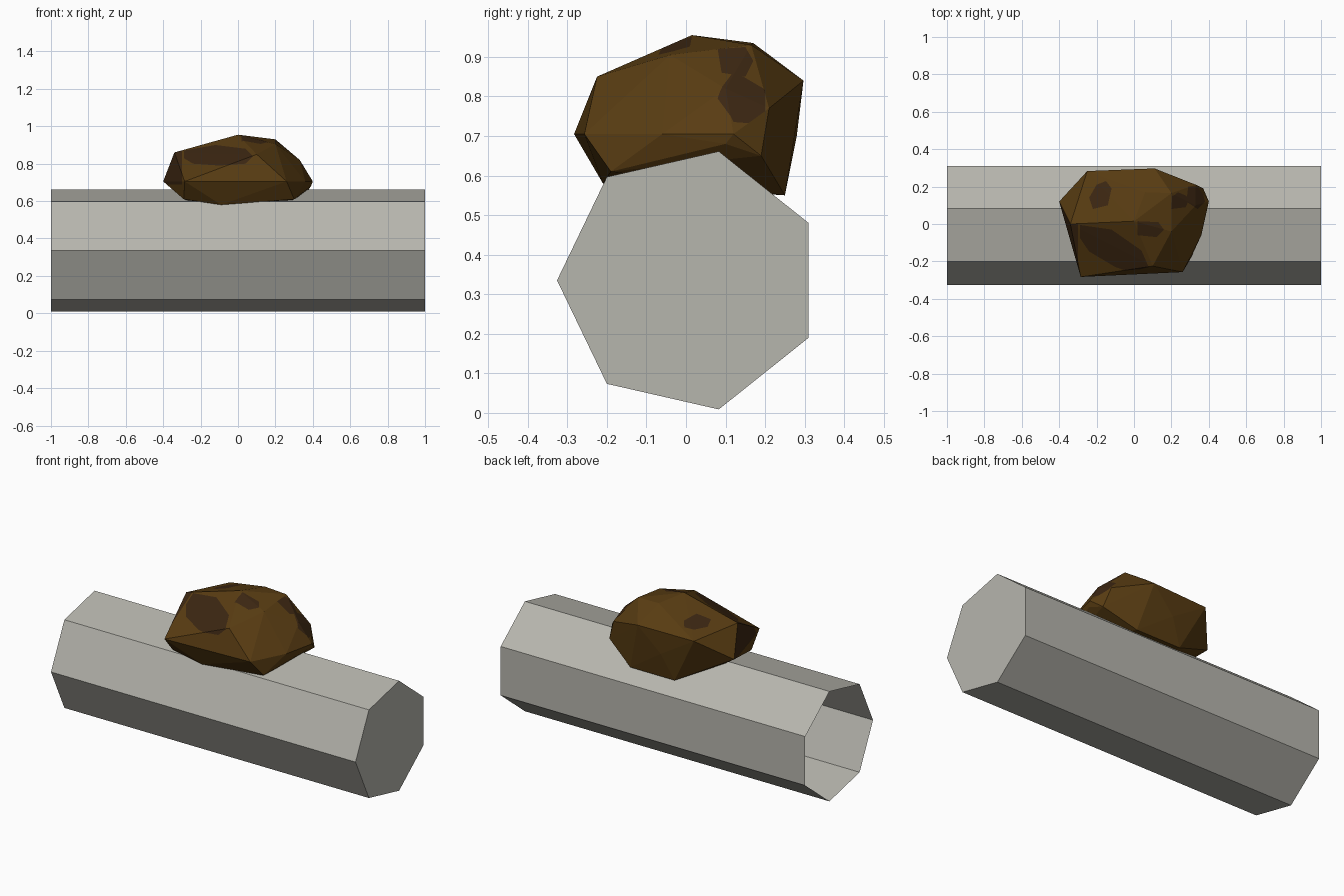
import bpy, bmesh, math
from mathutils import Vector

if "Cube" in bpy.data.objects:
    bpy.data.objects.remove(bpy.data.objects["Cube"])


def material(name, rgb):
    m = bpy.data.materials.new(name)
    m.diffuse_color = (*rgb, 1)
    m.use_nodes = True
    m.node_tree.nodes["Principled BSDF"].inputs["Base Color"].default_value = m.diffuse_color
    return m


def make_object(name, bm, mats):
    me = bpy.data.meshes.new(name)
    bm.to_mesh(me)
    bm.free()
    for m in mats:
        me.materials.append(m)
    ob = bpy.data.objects.new(name, me)
    bpy.context.collection.objects.link(ob)
    return ob


grey = material("pale_grey", (0.47, 0.465, 0.42))
brown = material("brown", (0.098, 0.045, 0.006))
dark = material("dark_brown", (0.045, 0.02, 0.006))

# Seven-sided tube: open at the left end, capped at the right end
bm = bmesh.new()
R = 0.3345
ring = [(-0.0165 + R * -math.cos(k * math.tau / 7) + 0.025,
         0.335 + R * math.sin(k * math.tau / 7)) for k in range(7)]
left = [bm.verts.new((-1, y, z)) for y, z in ring]
right = [bm.verts.new((1, y, z)) for y, z in ring]
for i in range(7):
    j = (i + 1) % 7
    bm.faces.new((left[i], left[j], right[j], right[i]))
bm.faces.new(right)
bmesh.ops.recalc_face_normals(bm, faces=bm.faces)
if bm.faces[:][-1].normal.x < 0:
    bmesh.ops.reverse_faces(bm, faces=bm.faces[:])
make_object("tube", bm, [grey])

# Faceted lump: hull around its corner points
corners = [
    (0, 0.015, 0.955), (0.2, 0.165, 0.93), (0.06, 0.17, 0.935), (0.2, -0.04, 0.905),
    (-0.34, 0, 0.86), (0.10, -0.225, 0.85), (-0.25, 0.283, 0.835), (0.11, 0.297, 0.84),
    (0.33, 0.1, 0.82), (0.33, 0.21, 0.77), (-0.4, 0.12, 0.705), (-0.285, -0.283, 0.705),
    (0.26, -0.257, 0.705), (0.4, 0.12, 0.705), (0.36, -0.06, 0.705), (-0.03, 0.28, 0.7),
    (0.37, 0.19, 0.65), (0.39, 0.1, 0.68), (0.3, -0.19, 0.61), (-0.09, -0.21, 0.58),
    (-0.29, -0.2, 0.61), (-0.32, 0.1, 0.65), (-0.1, 0.25, 0.55), (0.19, 0.25, 0.55),
]
bm = bmesh.new()
for c in corners:
    bm.verts.new(c)
res = bmesh.ops.convex_hull(bm, input=bm.verts[:])
spare = {g for g in res["geom_interior"] + res["geom_unused"]
         if isinstance(g, bmesh.types.BMVert)}
bmesh.ops.delete(bm, geom=list(spare), context='VERTS')
bmesh.ops.recalc_face_normals(bm, faces=bm.faces)


def patch(axis, sign, outline):
    """Cut a convex counter-clockwise outline into the faces looking along an axis."""
    u, v = [a for a in range(3) if a != axis]

    def facing():
        bm.normal_update()
        return [f for f in bm.faces if f.normal[axis] * sign > 0.2]

    planes = []
    for (a, b), (c, d) in zip(outline, outline[1:] + outline[:1]):
        co, no = Vector((0, 0, 0)), Vector((0, 0, 0))
        co[u], co[v] = a, b
        no[u], no[v] = d - b, a - c
        planes.append((co, no.normalized()))
    for n, (co, no) in enumerate(planes):
        # Keep each cut inside the sides already made
        fs = [f for f in facing()
              if all((f.calc_center_median() - p).dot(q) < 1e-5 for p, q in planes[:n])]
        geom = set(fs)
        for f in fs:
            geom.update(f.edges)
            geom.update(f.verts)
        bmesh.ops.bisect_plane(bm, geom=list(geom), dist=1e-5, plane_co=co, plane_no=no)
    for f in facing():
        if all((f.calc_center_median() - p).dot(q) < 1e-5 for p, q in planes):
            f.material_index = 1


# Dark stains on the front, left shoulder, top and right side
patch(1, -1, [(-0.24, 0.80), (-0.1, 0.79), (0.04, 0.80), (0.08, 0.84),
              (0.04, 0.88), (-0.12, 0.90), (-0.29, 0.87), (-0.29, 0.83)])
patch(1, -1, [(-0.42, 0.69), (-0.30, 0.69), (-0.30, 0.88), (-0.42, 0.88)])
patch(2, 1, [(-0.22, 0.08), (-0.14, 0.1), (-0.12, 0.19), (-0.15, 0.23), (-0.2, 0.21), (-0.24, 0.14)])
patch(2, 1, [(0.02, -0.06), (0.12, -0.07), (0.16, -0.03), (0.13, 0.01), (0.02, 0.015)])
patch(2, 1, [(0.28, 0.12), (0.34, 0.08), (0.38, 0.12), (0.36, 0.2), (0.29, 0.2)])
patch(0, 1, [(0.09, 0.86), (0.15, 0.85), (0.17, 0.89), (0.15, 0.925), (0.08, 0.92)])
make_object("lump", bm, [brown, dark])
